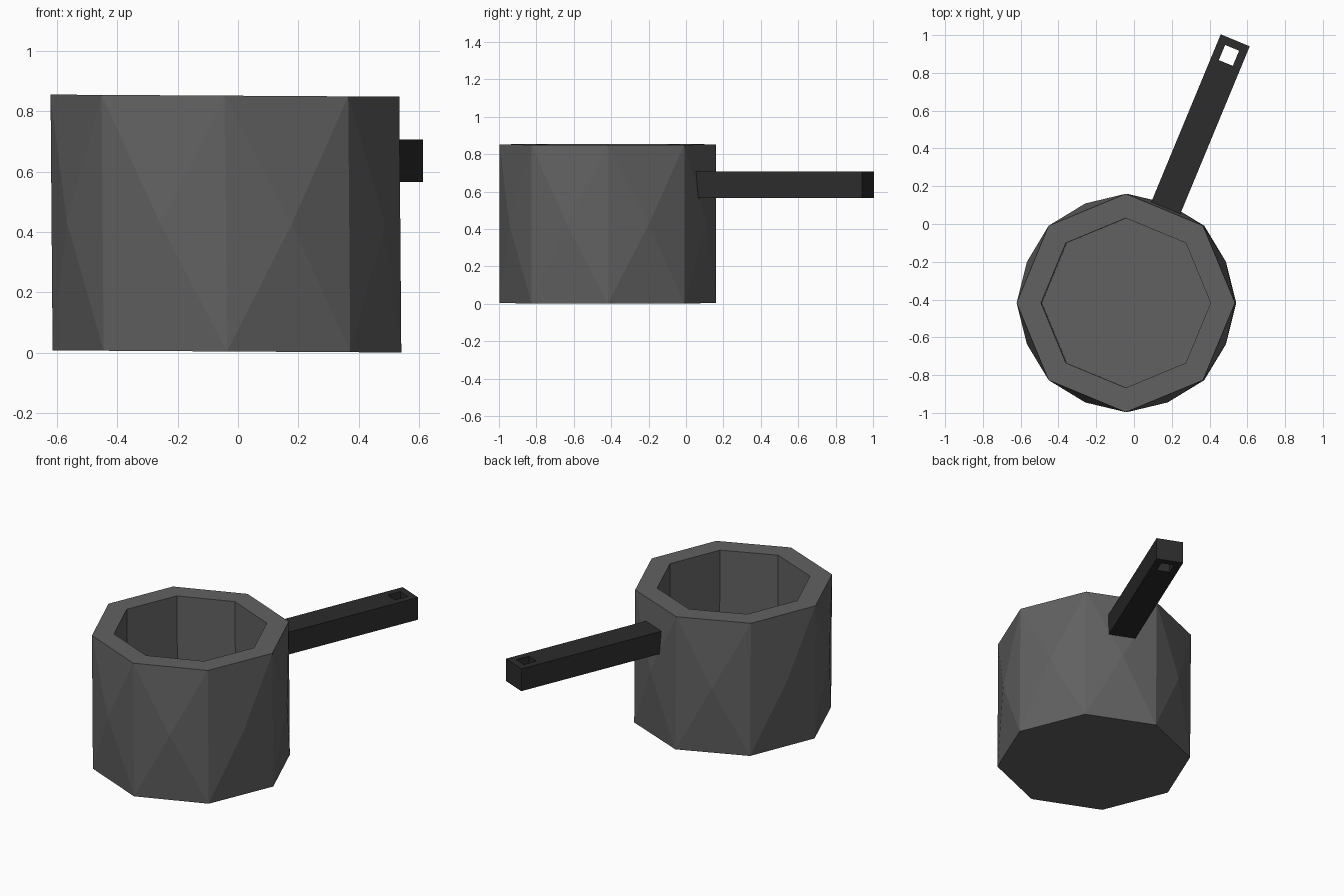
import bpy, bmesh
from math import radians
from mathutils import Matrix, Vector

if "Cube" in bpy.data.objects:
    bpy.data.objects.remove(bpy.data.objects["Cube"], do_unlink=True)

CENTRE = Vector((-0.04, -0.418, 0))
RADIUS, HEIGHT, FLOOR = 0.578, 0.848, 0.13


def material(name, grey):
    mat = bpy.data.materials.new(name)
    mat.use_nodes = True
    colour = (grey, grey, grey, 1)
    mat.diffuse_color = colour
    mat.node_tree.nodes["Principled BSDF"].inputs["Base Color"].default_value = colour
    return mat


def finish(bm, name, mat):
    bmesh.ops.recalc_face_normals(bm, faces=bm.faces)
    mesh = bpy.data.meshes.new(name)
    bm.to_mesh(mesh)
    bm.free()
    mesh.materials.append(mat)
    obj = bpy.data.objects.new(name, mesh)
    bpy.context.collection.objects.link(obj)
    return obj


# Pot: octagonal drum with a thick rim and a deep hollow
bm = bmesh.new()
bmesh.ops.create_cone(bm, cap_ends=True, segments=8, radius1=RADIUS, radius2=RADIUS,
                      depth=HEIGHT, matrix=Matrix.Translation((0, 0, HEIGHT / 2)))
sides = [f for f in bm.faces if abs(f.normal.z) < 0.5]
top = max(bm.faces, key=lambda f: f.calc_center_median().z)
bmesh.ops.inset_individual(bm, faces=[top], thickness=0.129)
hollow = bmesh.ops.extrude_discrete_faces(bm, faces=[top])["faces"][0]
for v in hollow.verts:
    v.co.z = FLOOR

# Each outer panel bulges to a shallow point
poked = bmesh.ops.poke(bm, faces=sides)
for v in poked["verts"]:
    v.co.xy *= 0.57 / v.co.xy.length

# Slight hand-made skew
for v in bm.verts:
    x, z = v.co.x, v.co.z
    v.co.x -= 0.008 * (z - HEIGHT / 2)
    v.co.z += 0.004 - 0.006 * x
bmesh.ops.translate(bm, verts=bm.verts, vec=CENTRE)
finish(bm, "pot", material("dark grey metal", 0.12))

# Handle: square bar pointing out from one panel
START, END, LOW, HIGH, HALF = 0.53, 1.505, 0.565, 0.707, 0.083
HOLE_START, HOLE_END, HOLE_HALF = 1.375, 1.462, 0.04
bm = bmesh.new()
bmesh.ops.create_cube(bm, size=1)
bmesh.ops.scale(bm, verts=bm.verts, vec=(END - START, 2 * HALF, HIGH - LOW))
bmesh.ops.translate(bm, verts=bm.verts, vec=((START + END) / 2, 0, (LOW + HIGH) / 2))

# Hanging hole cut straight through the far end
for point, normal in (((HOLE_START, 0, 0), (1, 0, 0)), ((HOLE_END, 0, 0), (1, 0, 0)),
                      ((0, HOLE_HALF, 0), (0, 1, 0)), ((0, -HOLE_HALF, 0), (0, 1, 0))):
    bmesh.ops.bisect_plane(bm, geom=bm.verts[:] + bm.edges[:] + bm.faces[:],
                           plane_co=point, plane_no=normal)
opening = []
for f in bm.faces:
    c = f.calc_center_median()
    if HOLE_START < c.x < HOLE_END and abs(c.y) < HOLE_HALF:
        opening.append(f)
bmesh.ops.delete(bm, geom=opening, context="FACES")
bmesh.ops.bridge_loops(bm, edges=[e for e in bm.edges if e.is_boundary])
turn = Matrix.Translation(CENTRE) @ Matrix.Rotation(radians(67.5), 4, "Z")
bmesh.ops.transform(bm, matrix=turn, verts=bm.verts)
finish(bm, "handle", material("black grip", 0.025))
